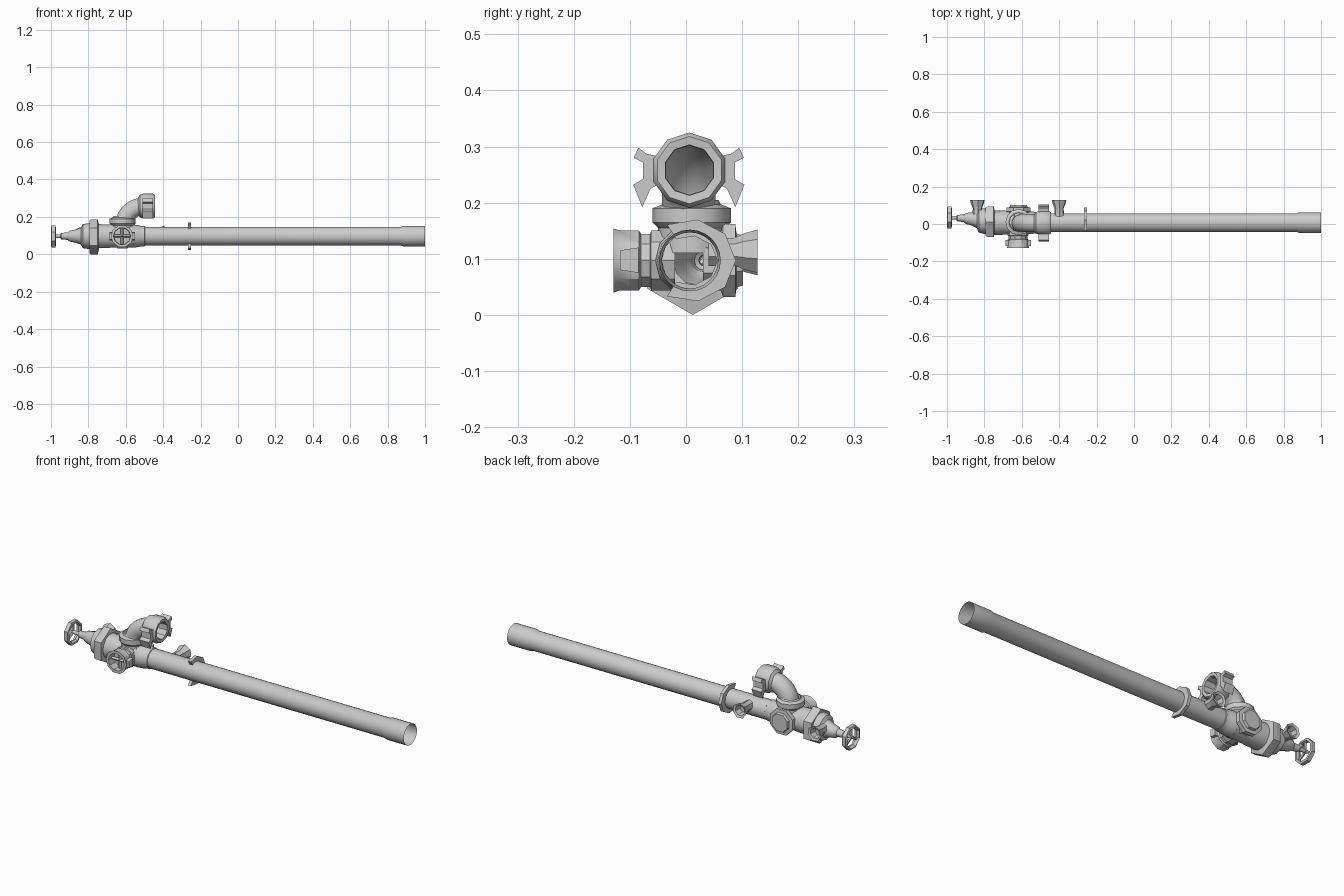
import bpy, bmesh, math
from mathutils import Vector

if "Cube" in bpy.data.objects:
    bpy.data.objects.remove(bpy.data.objects["Cube"])

X, Y, Z = Vector((1, 0, 0)), Vector((0, 1, 0)), Vector((0, 0, 1))
CY, CZ = 0.007, 0.097          # main pipe axis


def finish(name, bm, angle=35):
    bmesh.ops.recalc_face_normals(bm, faces=bm.faces)
    me = bpy.data.meshes.new(name)
    bm.to_mesh(me)
    bm.free()
    me.shade_smooth()
    me.set_sharp_from_angle(angle=math.radians(angle))
    ob = bpy.data.objects.new(name, me)
    bpy.context.collection.objects.link(ob)
    return ob


def loft(name, sections, sides=12, phase=0.0, cap=(False, False), loop=False):
    """Skin round sections given as (centre, direction, radius)."""
    bm = bmesh.new()
    rings = []
    for c, d, r in sections:
        d = Vector(d).normalized()
        u = Y if abs(d.y) < 0.5 else X
        v = d.cross(u).normalized()
        rings.append([bm.verts.new(Vector(c) + r * (math.cos(a) * u + math.sin(a) * v))
                      for a in (phase + 2 * math.pi * i / sides for i in range(sides))])
    pairs = list(zip(rings, rings[1:])) + ([(rings[-1], rings[0])] if loop else [])
    for a, b in pairs:
        for i in range(sides):
            j = (i + 1) % sides
            bm.faces.new((a[i], a[j], b[j], b[i]))
    if cap[0]:
        bm.faces.new(rings[0])
    if cap[1]:
        bm.faces.new(rings[-1])
    return finish(name, bm)


def turned(name, origin, axis, profile, **kw):
    """Straight turned part: profile of (distance along axis, radius)."""
    o = Vector(origin)
    return loft(name, [(o + axis * t, axis, r) for t, r in profile], **kw)


def plate(name, pts, offset):
    """Flat outline extruded by offset."""
    bm = bmesh.new()
    f = bm.faces.new([bm.verts.new(p) for p in pts])
    geo = bmesh.ops.extrude_face_region(bm, geom=[f])["geom"]
    bmesh.ops.translate(bm, vec=offset, verts=[g for g in geo if isinstance(g, bmesh.types.BMVert)])
    bmesh.ops.holes_fill(bm, edges=bm.edges)
    return finish(name, bm, 20)


def bar(name, a, b, r, sides=6):
    a, b = Vector(a), Vector(b)
    loft(name, [(a, b - a, r), (b, b - a, r)], sides=sides, cap=(True, True))


axis0 = (0, CY, CZ)

# Long barrel with open end sleeve
turned("barrel", axis0, X, [(-0.53, 0.05), (0.87, 0.05), (0.885, 0.055), (1.0, 0.055)], sides=24)
turned("barrel_neck", axis0, X, [(-0.57, 0.062), (-0.53, 0.058), (-0.52, 0.054), (-0.50, 0.054), (-0.497, 0.05)])

# Valve body behind the barrel
turned("valve_body", axis0, X, [(-0.75, 0.066), (-0.69, 0.064), (-0.66, 0.062), (-0.57, 0.062)], sides=14)

# Hexagonal bonnet flange
turned("bonnet_flange", (0, 0.012, 0.0935), X,
       [(-0.795, 0.066), (-0.795, 0.088), (-0.785, 0.0935), (-0.75, 0.0935), (-0.742, 0.06)],
       sides=6, phase=math.pi / 2)

# Tapered bonnet and stem, drifting slightly sideways towards the wheel
loft("bonnet", [((x, y, CZ), X, r) for x, y, r in
                [(-0.79, 0.014, 0.07), (-0.83, 0.018, 0.064), (-0.84, 0.022, 0.045),
                 (-0.87, 0.027, 0.035), (-0.90, 0.03, 0.029), (-0.91, 0.03, 0.02),
                 (-0.945, 0.032, 0.017), (-0.95, 0.033, 0.01), (-0.995, 0.034, 0.009)]],
     sides=12, cap=(False, True))

# Handwheel: faceted rim and spokes
wheel = (-0.986, 0.034, 0.095)
turned("handwheel_rim", wheel, X,
       [(-0.014, 0.055), (-0.010, 0.064), (0.010, 0.064), (0.012, 0.052), (0.0, 0.048)],
       sides=8, loop=True, phase=math.pi / 8)
for k in range(3):
    a = math.pi / 2 + k * 2 * math.pi / 3
    bar("handwheel_spoke", wheel,
        (wheel[0], wheel[1] + 0.052 * math.cos(a), wheel[2] + 0.052 * math.sin(a)), 0.007, 5)

# Front hose outlet with recessed cross
outlet = (-0.62, 0, CZ)
turned("front_outlet", outlet, -Y,
       [(0.02, 0.056), (0.062, 0.056), (0.064, 0.05), (0.08, 0.05), (0.084, 0.056),
        (0.118, 0.056), (0.129, 0.06), (0.129, 0.046), (0.085, 0.044)], sides=10, cap=(False, True))
for d in (X, Z):
    c = Vector((-0.62, -0.097, CZ))
    bar("outlet_cross", c - d * 0.045, c + d * 0.045, 0.008, 4)
for s in (-1, 1):
    x = -0.62 + s * 0.05
    plate("outlet_lug", [(x, -0.085, 0.075), (x, -0.118, 0.08), (x, -0.118, 0.115), (x, -0.085, 0.12)],
          Vector((s * 0.018, 0, 0)))

# Rear blank flange
turned("rear_flange", (-0.617, 0, CZ), Y,
       [(0.03, 0.058), (0.062, 0.058), (0.066, 0.07), (0.088, 0.07), (0.09, 0.052), (0.102, 0.048)],
       sides=8, phase=math.pi / 8, cap=(False, True))

# Upper collar that carries the elbow
turned("elbow_collar", (-0.617, 0.01, 0), Z,
       [(0.11, 0.06), (0.155, 0.06), (0.165, 0.07), (0.19, 0.07), (0.197, 0.052), (0.205, 0.048)], sides=12)

# Swept elbow
arc = [i * math.pi / 16 for i in range(9)]
loft("elbow", [((-0.503 - 0.103 * math.cos(a), 0.005, 0.168 + 0.088 * math.sin(a)),
                (0.103 * math.sin(a), 0, 0.088 * math.cos(a)), 0.048) for a in arc], sides=14)

# Elbow coupling ring, open at the front
turned("elbow_coupling", (0, 0.006, 0.258), X,
       [(-0.535, 0.045), (-0.525, 0.06), (-0.505, 0.067), (-0.455, 0.067),
        (-0.445, 0.06), (-0.447, 0.045), (-0.50, 0.044)], sides=10, phase=math.pi / 10)
lug = [(0.05, 0.282), (0.075, 0.287), (0.09, 0.298), (0.098, 0.28), (0.082, 0.272), (0.082, 0.242),
       (0.099, 0.232), (0.083, 0.192), (0.068, 0.225), (0.05, 0.235)]
for s in (-1, 1):
    plate("coupling_lug", [(-0.51, 0.005 + s * y, z) for y, z in lug], Vector((0.055, 0, 0)))

# Two small flared side ports at the back
for x, zc in ((-0.837, 0.108), (-0.40, 0.112)):
    turned("side_port", (x, 0, zc), Y,
           [(0.04, 0.027), (0.085, 0.025), (0.105, 0.034), (0.127, 0.040), (0.122, 0.028), (0.09, 0.022)],
           sides=7, phase=0.3, cap=(False, True))

# Thin C-shaped bracket around the back of the barrel
angles = [math.radians(-120 + 40 * i) for i in range(7)]
outline = [(r * math.cos(a), r * math.sin(a))
           for r, seq in ((0.082, angles), (0.049, angles[::-1])) for a in seq]
plate("barrel_bracket", [(-0.268, CY + y, CZ + z * 0.9) for y, z in outline], Vector((0.017, 0, 0)))
